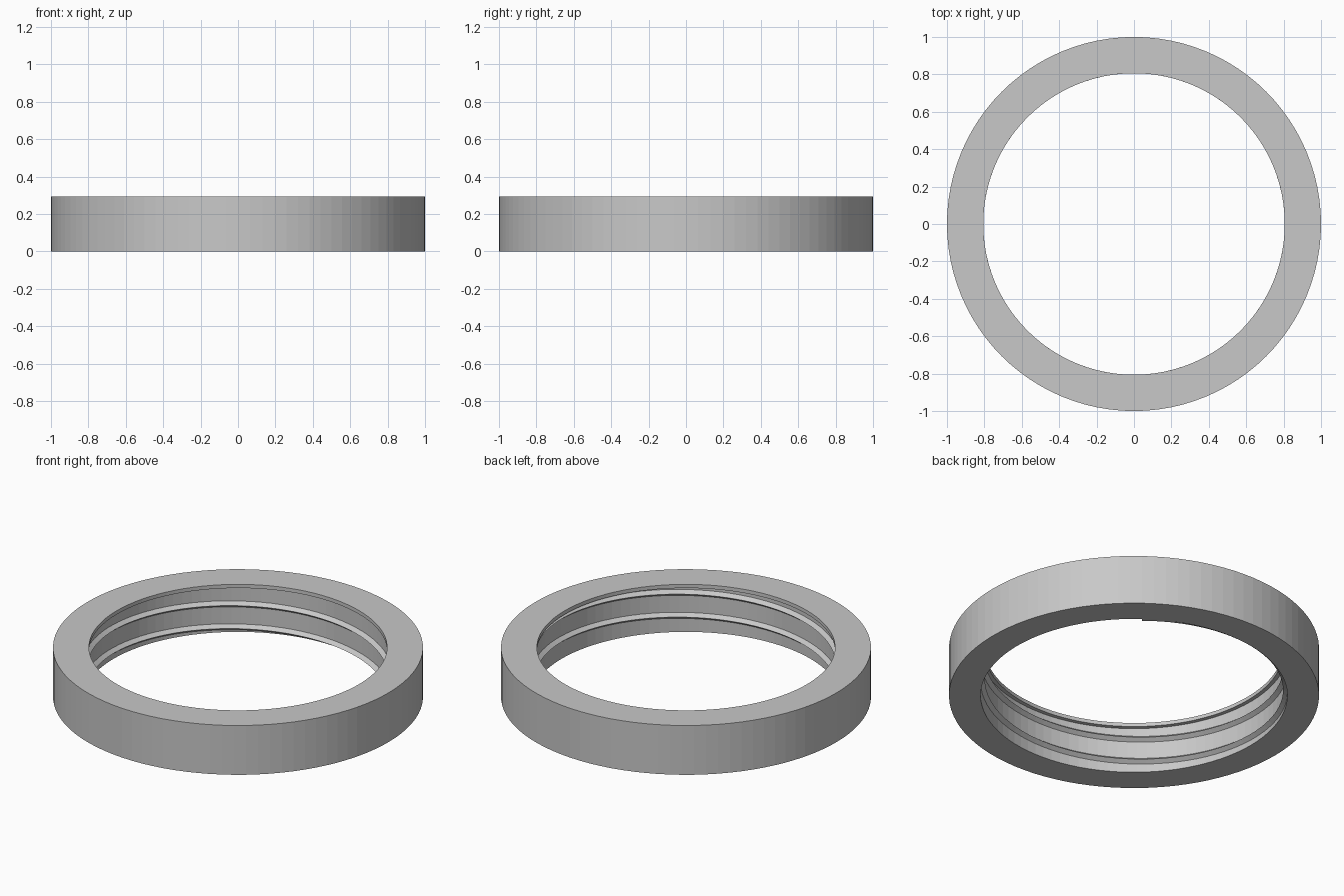
import bpy, bmesh, math

cube = bpy.data.objects.get("Cube")
if cube:
    bpy.data.objects.remove(cube, do_unlink=True)

SEGMENTS = 96
HEIGHT = 0.294
BORE, CREST = 0.829, 0.806      # wall radius and thread tip radius
LIP_Z = 0.272                   # underside of the top lip
PITCH = 0.137
HALF_WIDTH = 0.021              # half the thread's root width

grey = bpy.data.materials.new("plain grey")
grey.use_nodes = True
colour = (0.58, 0.58, 0.58, 1)
grey.diffuse_color = colour
grey.node_tree.nodes["Principled BSDF"].inputs["Base Color"].default_value = colour


def point(radius, angle, z):
    return (radius * math.cos(angle), radius * math.sin(angle), z)


def sweep(name, sections, closed):
    """Skin a list of matching closed cross-sections."""
    bm = bmesh.new()
    rings = [[bm.verts.new(p) for p in section] for section in sections]
    count = len(rings[0])
    pairs = list(zip(rings, rings[1:]))
    if closed:
        pairs.append((rings[-1], rings[0]))
    for a, b in pairs:
        for i in range(count):
            j = (i + 1) % count
            bm.faces.new((a[i], a[j], b[j], b[i]))
    if not closed:
        bm.faces.new(rings[0])
        bm.faces.new(rings[-1])
    bmesh.ops.remove_doubles(bm, verts=bm.verts, dist=0.00001)
    bmesh.ops.recalc_face_normals(bm, faces=bm.faces)
    mesh = bpy.data.meshes.new(name)
    bm.to_mesh(mesh)
    bm.free()
    mesh.materials.append(grey)
    obj = bpy.data.objects.new(name, mesh)
    bpy.context.collection.objects.link(obj)
    return obj


# Ring body: plain outside, bore with a narrow lip at the top
profile = [(1, 0), (1, HEIGHT), (CREST, HEIGHT), (CREST, LIP_Z),
           (BORE, LIP_Z), (BORE, 0)]
step = math.tau / SEGMENTS
sweep("ring_body",
      [[point(r, i * step, z) for r, z in profile] for i in range(SEGMENTS)],
      True)

# Internal thread: sharp right-handed ridge running from the base to the lip
start = math.radians(53)
root = BORE + 0.004             # sunk a little into the wall
turns = (LIP_Z - 0.004) / PITCH
sections = []
for i in range(int(turns * SEGMENTS) + 1):
    angle = start + i * step
    z = 0.002 + PITCH * i / SEGMENTS
    low = max(z - HALF_WIDTH, 0.0005)
    high = min(z + HALF_WIDTH, LIP_Z + 0.002)
    sections.append([point(root, angle, low), point(CREST, angle, z),
                     point(root, angle, high)])
sweep("inner_thread", sections, False)
